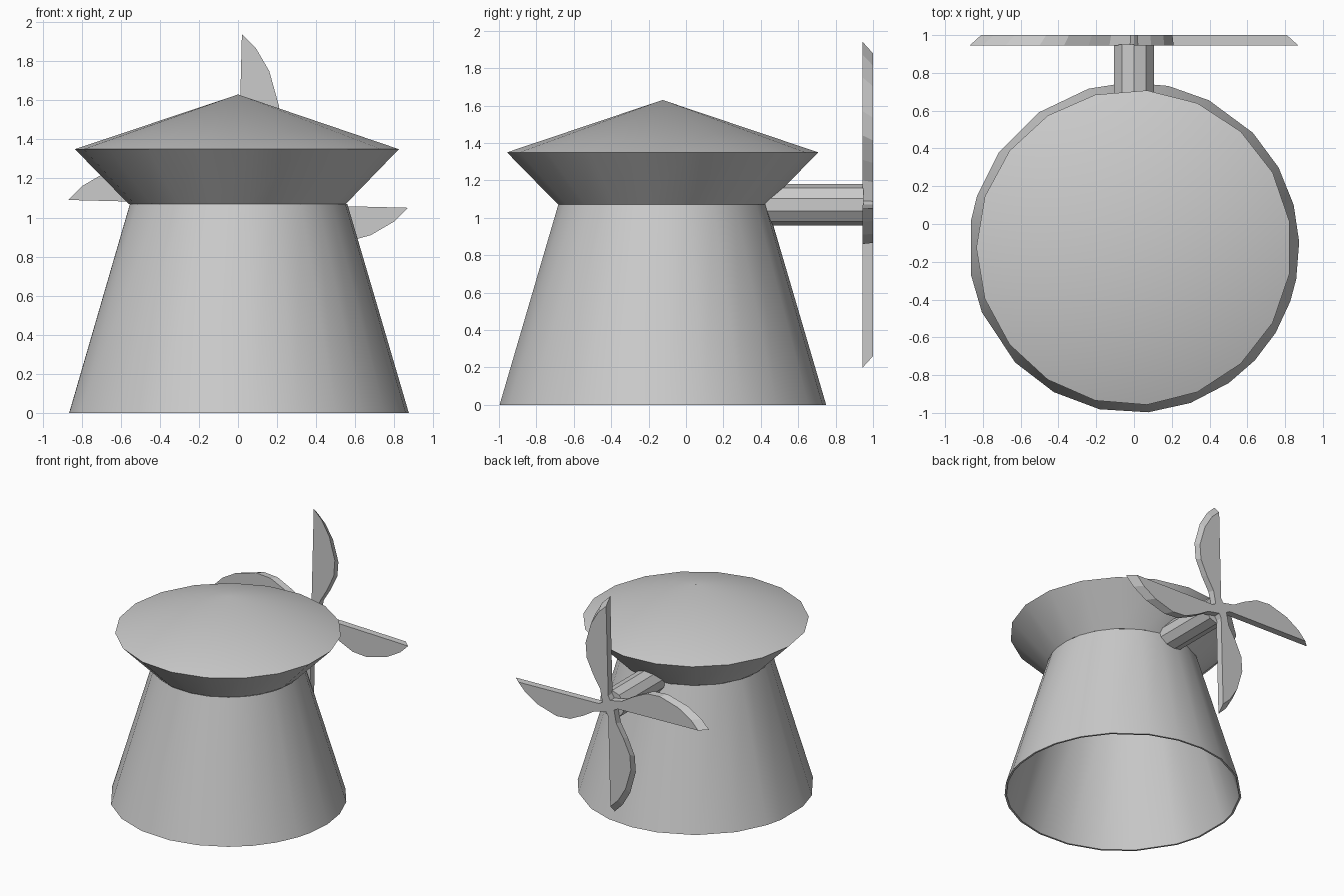
import bpy, bmesh, math
from mathutils import Matrix, Vector

cube = bpy.data.objects.get("Cube")
if cube:
    bpy.data.objects.remove(cube, do_unlink=True)

grey = bpy.data.materials.new("plain grey")
grey.use_nodes = True
colour = (0.6, 0.6, 0.6, 1)
grey.diffuse_color = colour
grey.node_tree.nodes["Principled BSDF"].inputs["Base Color"].default_value = colour

CENTRE_Y = -0.125
HUB = Vector((0, 0.945, 1.07))


def finish(name, bm, smooth=True):
    mesh = bpy.data.meshes.new(name)
    bm.to_mesh(mesh)
    bm.free()
    mesh.materials.append(grey)
    obj = bpy.data.objects.new(name, mesh)
    bpy.context.collection.objects.link(obj)
    if smooth:
        bpy.ops.object.select_all(action="DESELECT")
        obj.select_set(True)
        bpy.context.view_layer.objects.active = obj
        bpy.ops.object.shade_smooth_by_angle(angle=math.radians(30))
    return obj


def lathe(name, profile, angles):
    """Join rings of (radius, height); a zero radius makes a point."""
    bm = bmesh.new()
    rings = []
    for r, z in profile:
        if r == 0:
            rings.append([bm.verts.new((0, CENTRE_Y, z))] * len(angles))
        else:
            rings.append([bm.verts.new((r * math.cos(a), CENTRE_Y + r * math.sin(a), z))
                          for a in angles])
    for low, high in zip(rings, rings[1:]):
        for i in range(len(angles)):
            j = (i + 1) % len(angles)
            loop = dict.fromkeys((low[i], low[j], high[j], high[i]))
            bm.faces.new(list(loop))
    return finish(name, bm)


# Hollow tapering tower, with a thin wall
tower_angles = [math.radians(a) for a in
                (2, 15, 29, 44, 63, 78, 92, 106, 125, 145, 162, 171, 189.5,
                 203, 224, 241, 258, 275, 290, 305, 317, 329, 341, 349)]
lathe("tower", [(0.545, 1.07), (0.86, 0), (0.875, 0), (0.56, 1.07)][::1], tower_angles)

# Flared cap and conical roof
roof_angles = [math.pi + i * math.tau / 19 for i in range(19)]
lathe("roof", [(0.56, 1.07), (0.835, 1.35), (0, 1.63)], roof_angles)

# Axle leaving the back of the tower
bm = bmesh.new()
bmesh.ops.create_cone(bm, cap_ends=True, segments=10, radius1=0.11, radius2=0.11, depth=0.53)
bmesh.ops.transform(bm, verts=bm.verts, matrix=Matrix.Translation((0, 0.685, HUB.z))
                    @ Matrix.Rotation(math.pi / 2, 4, "X"))
finish("axle", bm)

# Four curved blades: (bulge, distance from hub)
outline = [(-0.05, 0), (0.0, 0.09), (0.02, 0.87), (0.09, 0.8), (0.16, 0.68), (0.21, 0.5),
           (0.2, 0.37), (0.14, 0.24), (0.075, 0.13), (0.05, 0)]
for k, side in enumerate(("top", "left", "bottom", "right")):
    bm = bmesh.new()
    turn = Matrix.Translation(HUB) @ Matrix.Rotation(k * math.pi / 2, 4, "Y")
    front = [bm.verts.new(turn @ Vector((x, 0, z))) for x, z in outline]
    back = [bm.verts.new(turn @ Vector((x * 0.97, 0.055, z * 0.93))) for x, z in outline]
    bm.faces.new(front)
    bm.faces.new(back[::-1])
    for i in range(len(outline)):
        j = (i + 1) % len(outline)
        bm.faces.new((front[j], front[i], back[i], back[j]))
    bmesh.ops.recalc_face_normals(bm, faces=bm.faces)
    finish(side + "_blade", bm, smooth=False)
